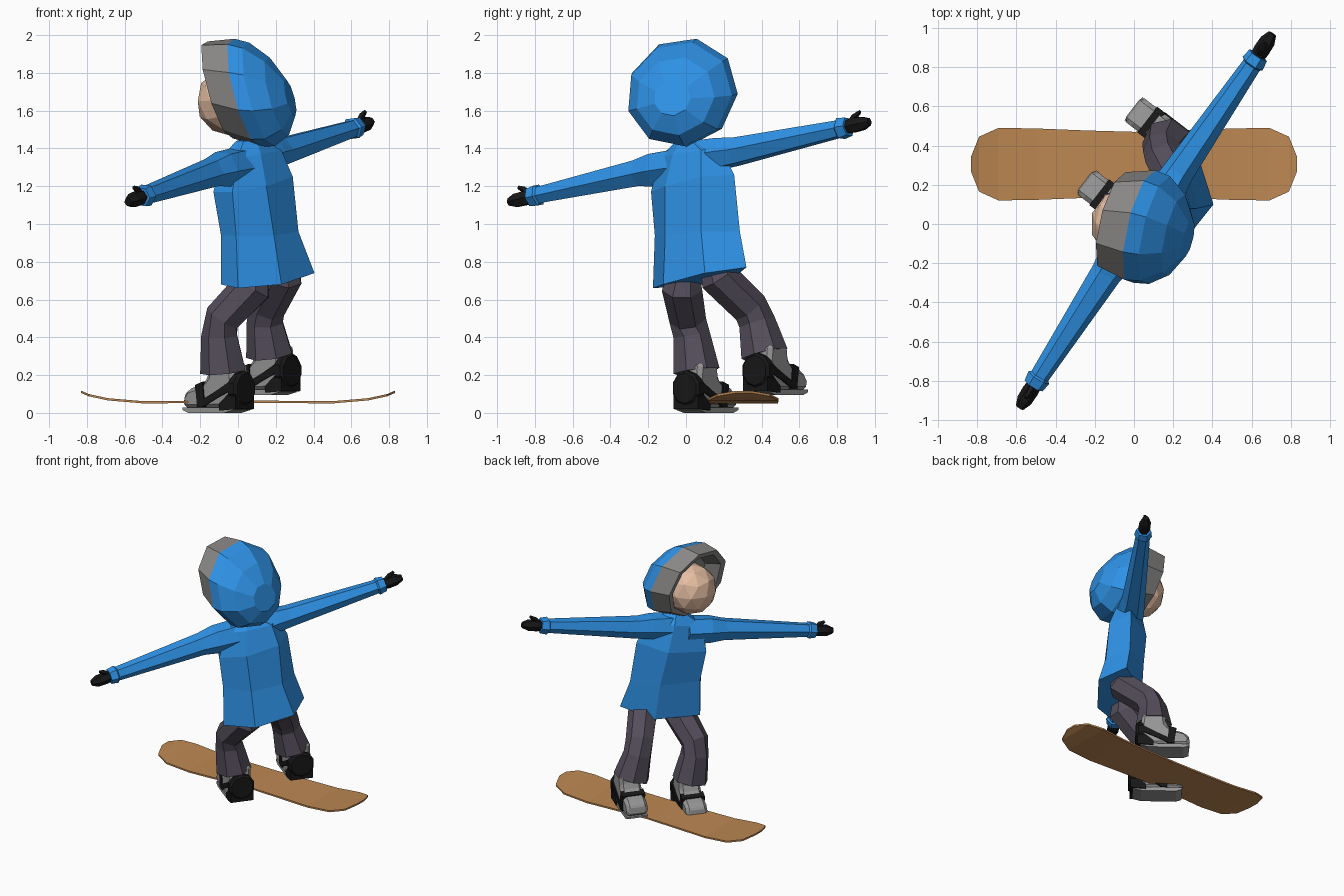
import bpy, bmesh, math
from mathutils import Vector as V


def material(name, rgb):
    m = bpy.data.materials.new(name)
    m.diffuse_color = (*rgb, 1)
    return m


BLUE = material("jacket blue", (0.028, 0.29, 0.8))
TRIM = material("hood grey", (0.25, 0.245, 0.24))
GREY = material("boot grey", (0.31, 0.305, 0.305))
BLACK = material("glove black", (0.009, 0.009, 0.009))
PANTS = material("trouser purple", (0.09, 0.076, 0.105))
SKIN = material("skin", (0.78, 0.51, 0.36))
WOOD = material("board brown", (0.51, 0.245, 0.086))

FWD = V((-0.79, 0.61, 0))   # direction the toes point
SIDE = V((0.61, 0.79, 0))   # along the outstretched arms
UP = V((0, 0, 1))


def finish(name, bm, *mats):
    bmesh.ops.recalc_face_normals(bm, faces=bm.faces)
    me = bpy.data.meshes.new(name)
    bm.to_mesh(me)
    bm.free()
    for m in mats:
        me.materials.append(m)
    ob = bpy.data.objects.new(name, me)
    bpy.context.collection.objects.link(ob)
    return ob


def loft(name, rings, *mats, slots=None):
    """Skin a list of equal-length rings and cap both ends."""
    bm = bmesh.new()
    rows = [[bm.verts.new(p) for p in ring] for ring in rings]
    n = len(rows[0])
    for k, (a, b) in enumerate(zip(rows, rows[1:])):
        for i in range(n):
            j = (i + 1) % n
            f = bm.faces.new((a[i], a[j], b[j], b[i]))
            f.material_index = slots[k] if slots else 0
    for row, s in ((rows[0], 0), (rows[-1], -1)):
        bm.faces.new(row).material_index = slots[s] if slots else 0
    return finish(name, bm, *mats)


def ring(c, a, b, r, n, phase=0.5):
    return [c + (a * math.cos(t) + b * math.sin(t)) * r
            for t in ((i + phase) * 2 * math.pi / n for i in range(n))]


def tube(name, pts, radii, mat, n=6, ref=UP, phase=0.5):
    """Faceted tube through points with a radius at each."""
    pts = [V(p) for p in pts]
    rings = []
    for i, (p, r) in enumerate(zip(pts, radii)):
        t = (pts[min(i + 1, len(pts) - 1)] - pts[max(i - 1, 0)]).normalized()
        a = t.cross(ref).normalized()
        rings.append(ring(p, a, a.cross(t), r, n, phase))
    return loft(name, rings, mat)


def prism(name, loc, profile, half, mat, mid=0.0, bevel=0.0):
    """Side profile (along foot, height) widened across the foot."""
    rings = [[loc + FWD * u + SIDE * (mid + w) + UP * z for u, z in profile]
             for w in (-half, half)]
    ob = loft(name, rings, mat)
    if bevel:
        m = ob.modifiers.new("bevel", "BEVEL")
        m.width, m.segments = bevel, 1
    return ob


# Board: tapered, with both ends turned up
half_board = [(0.83, 0.04, 0.105), (0.79, 0.14, 0.088), (0.69, 0.185, 0.066),
              (0.5, 0.182, 0.05), (0.25, 0.172, 0.052)]
stations = ([(-x, w, z) for x, w, z in half_board] + [(0, 0.165, 0.054)]
            + half_board[::-1])
loft("snowboard", [[(x, 0.305 - w, z), (x, 0.305 + w, z),
                    (x, 0.305 + w, z + 0.012), (x, 0.305 - w, z + 0.012)]
                   for x, w, z in stations], WOOD)

# Boots and bindings
for side, loc in (("left", V((0.02, 0.01, 0.0))), ("right", V((0.265, 0.38, 0.095)))):
    prism(side + "_binding_base", loc,
          [(0.0, 0.015), (0.06, 0.0), (0.3, 0.0), (0.34, 0.015), (0.34, 0.028), (0.0, 0.028)],
          0.075, GREY)
    prism(side + "_boot", loc,
          [(0.005, 0.025), (0.335, 0.022), (0.35, 0.075), (0.315, 0.125), (0.22, 0.15),
           (0.18, 0.19), (0.17, 0.27), (0.015, 0.27), (0.0, 0.16)],
          0.077, GREY, bevel=0.022)
    prism(side + "_heel_cup", loc,
          [(-0.02, 0.02), (0.09, 0.012), (0.09, 0.05), (0.03, 0.1), (-0.02, 0.1)],
          0.082, BLACK)
    tube(side + "_highback", [loc + FWD * u + UP * 0.13 for u in (-0.03, -0.015, 0.022)],
         (0.08, 0.094, 0.094), BLACK, n=10)
    prism(side + "_toe_strap", loc,
          [(0.185, 0.03), (0.235, 0.03), (0.25, 0.148), (0.2, 0.165)], 0.083, BLACK)
    for k, w in (("inner", -0.079), ("outer", 0.079)):
        prism(side + "_" + k + "_strap", loc,
              [(0.01, 0.12), (0.02, 0.165), (0.1, 0.12), (0.2, 0.07), (0.2, 0.03), (0.1, 0.08)],
              0.006, BLACK, mid=w)

# Trousers
tube("left_trouser_leg",
     [(0.1, 0.0, 0.82), (0.075, -0.02, 0.66), (-0.08, 0.01, 0.5), (-0.095, 0.03, 0.41),
      (-0.075, 0.055, 0.22)], (0.06, 0.11, 0.1, 0.1, 0.126), PANTS, n=7, ref=FWD)
tube("right_trouser_leg",
     [(0.22, 0.13, 0.88), (0.24, 0.17, 0.72), (0.155, 0.335, 0.56), (0.145, 0.375, 0.48),
      (0.17, 0.415, 0.31)], (0.07, 0.105, 0.1, 0.1, 0.128), PANTS, n=7, ref=FWD)

# Jacket body: hem, waist, chest, shoulders, collar
loft("jacket_body", [
    [(-0.09, -0.04, 0.68), (0.0, -0.175, 0.66), (0.23, -0.12, 0.68),
     (0.405, 0.10, 0.74), (0.335, 0.32, 0.77), (0.11, 0.215, 0.69)],
    [(-0.09, -0.04, 0.94), (-0.01, -0.165, 0.94), (0.19, -0.11, 0.94),
     (0.32, 0.08, 0.96), (0.275, 0.285, 0.96), (0.08, 0.2, 0.95)],
    [(-0.13, -0.06, 1.17), (-0.03, -0.185, 1.17), (0.15, -0.11, 1.2),
     (0.29, 0.08, 1.25), (0.24, 0.255, 1.26), (0.03, 0.17, 1.2)],
    [(-0.09, -0.07, 1.35), (0.0, -0.14, 1.35), (0.12, -0.07, 1.37),
     (0.23, 0.08, 1.39), (0.19, 0.18, 1.41), (0.02, 0.11, 1.39)],
    [(-0.01, 0.0, 1.44), (0.03, -0.05, 1.44), (0.1, -0.03, 1.44),
     (0.14, 0.03, 1.44), (0.12, 0.08, 1.45), (0.04, 0.06, 1.45)]], BLUE)

# Sleeves with flared cuffs, gloves and thumbs
arms = {
    "left": ([(0.02, -0.02, 1.31), (-0.08, -0.16, 1.29), (-0.14, -0.25, 1.272),
              (-0.48, -0.775, 1.155), (-0.485, -0.783, 1.153), (-0.512, -0.825, 1.143)],
             (0.105, 0.1, 0.08, 0.05, 0.062, 0.054)),
    "right": ([(0.1, 0.06, 1.35), (0.18, 0.19, 1.375), (0.23, 0.27, 1.385),
               (0.6, 0.81, 1.503), (0.605, 0.818, 1.505), (0.633, 0.86, 1.515)],
              (0.1, 0.09, 0.08, 0.05, 0.062, 0.054))}
for side, (pts, radii) in arms.items():
    tube(side + "_sleeve", pts, radii, BLUE, phase=0.1)
    end = V(pts[-1])
    d = (end - V(pts[3])).normalized()
    tube(side + "_glove", [end + d * t for t in (-0.02, 0.03, 0.09, 0.135)],
         (0.036, 0.042, 0.04, 0.022), BLACK, phase=0)
    tube(side + "_thumb", [end + d * t + UP * h
                           for t, h in ((0.01, 0.02), (0.04, 0.048), (0.075, 0.066))],
         (0.018, 0.018, 0.01), BLACK, n=5)

# Hood: oval rings about the viewing direction, sagging toward the back, open at the face
look = V((-0.94, 0.22, -0.25)).normalized()
crown = V((-0.28, -0.42, 0.85))
crown = (crown - look * crown.dot(look)).normalized()
across = look.cross(crown)
head = V((0.05, -0.02, 1.695))
hood = [(-0.24, 0.1, 1), (-0.17, 0.215, 1), (-0.07, 0.287, 1), (0.01, 0.3, 1),
        (0.165, 0.25, 1.1), (0.158, 0.21, 1.12), (0.03, 0.18, 1.1)]
loft("hood", [ring(head + look * t + UP * 0.36 * t, crown * k, across, r, 9, 0)
              for t, r, k in hood],
     BLUE, TRIM, slots=[0, 0, 0, 1, 1, 1])

# Face inside the hood
bm = bmesh.new()
bmesh.ops.create_icosphere(bm, subdivisions=2, radius=0.182)
bmesh.ops.translate(bm, vec=(-0.04, 0.0, 1.65), verts=bm.verts)
finish("face", bm, SKIN)
